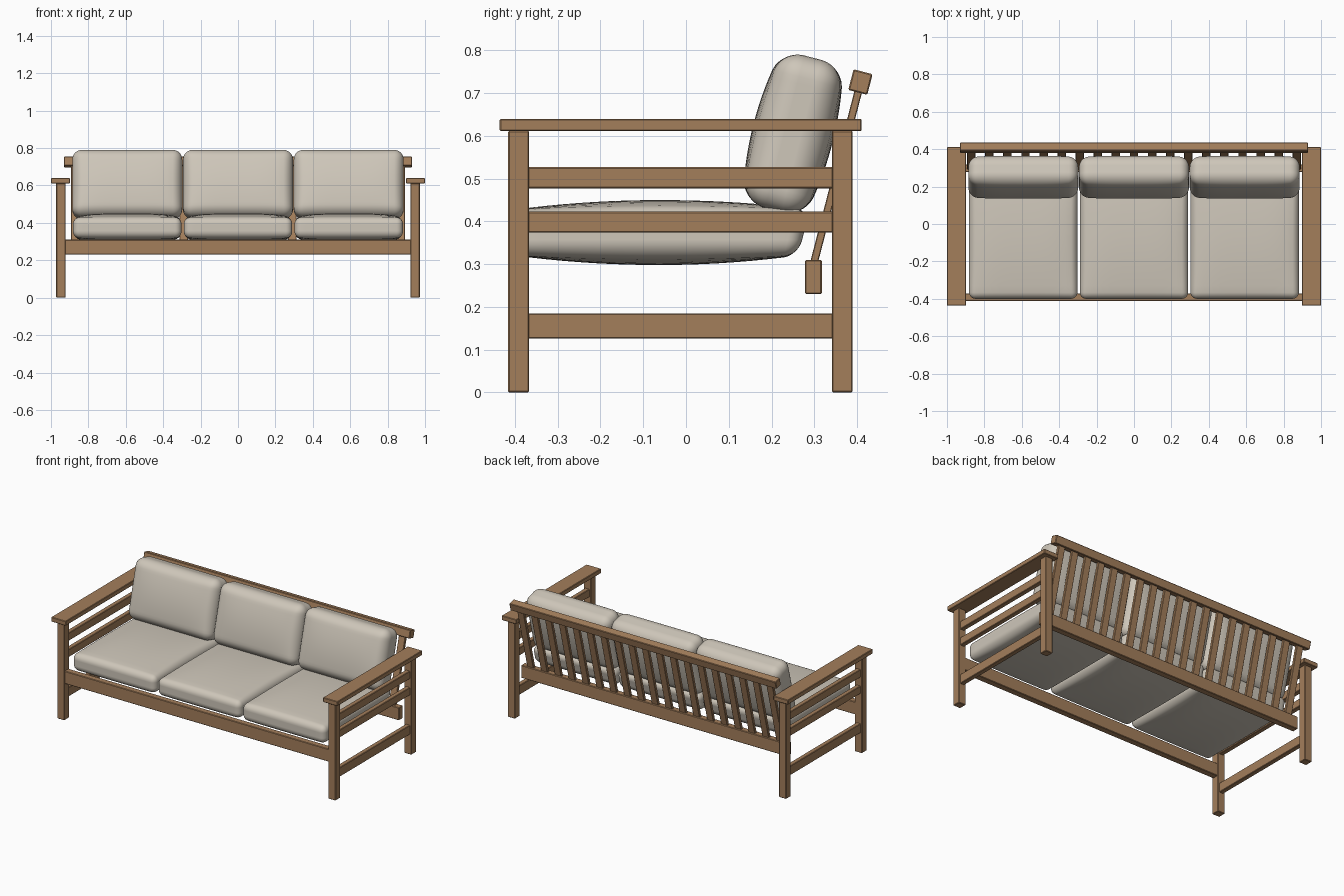
import bpy, bmesh, math
from mathutils import Vector, Matrix

if "Cube" in bpy.data.objects:
    bpy.data.objects.remove(bpy.data.objects["Cube"])

def material(name, col):
    m = bpy.data.materials.new(name)
    m.diffuse_color = (*col, 1)
    m.use_nodes = True
    m.node_tree.nodes["Principled BSDF"].inputs["Base Color"].default_value = m.diffuse_color
    return m

wood = material("warm wood", (0.37, 0.21, 0.105))
fabric = material("beige fabric", (0.62, 0.57, 0.49))

def add(name, bm, mat):
    bmesh.ops.recalc_face_normals(bm, faces=bm.faces)
    me = bpy.data.meshes.new(name)
    bm.to_mesh(me)
    bm.free()
    me.materials.append(mat)
    ob = bpy.data.objects.new(name, me)
    bpy.context.collection.objects.link(ob)
    return ob

def board(name, center, size, tilt=0.0, bevel=0.003):
    """Wooden board, tilted backwards about x."""
    bm = bmesh.new()
    bmesh.ops.create_cube(bm, size=1)
    bmesh.ops.scale(bm, vec=size, verts=bm.verts)
    bmesh.ops.bevel(bm, geom=bm.edges[:], offset=bevel, segments=1, affect='EDGES')
    bm.transform(Matrix.Translation(center) @ Matrix.Rotation(-tilt, 4, 'X'))
    return add(name, bm, wood)

def span(name, x, y, z):
    """Board from (min, max) pairs."""
    c = [(a + b) / 2 for a, b in (x, y, z)]
    s = [b - a for a, b in (x, y, z)]
    return board(name, c, s)

def cushion(name, center, half, r, bulge, tilt=0.0, shear=0.0):
    """Rounded box, thin along local z, with puffed large faces."""
    bm = bmesh.new()
    bmesh.ops.create_cube(bm, size=2)
    bmesh.ops.subdivide_edges(bm, edges=bm.edges[:], cuts=23, use_grid_fill=True)
    h = Vector(half)
    for v in bm.verts:
        # spread the grid so that the rounded borders get enough rows
        p = Vector()
        for i in range(3):
            t = v.co[i]
            inner = 1 - r / h[i]
            a = abs(t)
            a = a / 0.66 * inner if a < 0.66 else inner + (a - 0.66) / 0.34 * (1 - inner)
            p[i] = math.copysign(a * h[i], t)
        core = Vector([max(-(h[i] - r), min(h[i] - r, p[i])) for i in range(3)])
        d = p - core
        if d.length > 1e-7:
            p = core + d.normalized() * r
        u, w = p.x / h.x, p.y / h.y
        puff = max(0, 1 - u ** 4) * max(0, 1 - w * w)
        p.z += bulge * puff * p.z / h.z
        p.y += shear * p.z * max(0, w)
        v.co = p
    bm.transform(Matrix.Translation(center) @ Matrix.Rotation(tilt, 4, 'X'))
    for f in bm.faces:
        f.smooth = True
    return add(name, bm, fabric)

# end frames: legs, armrests and side rails
for s, side in ((-1, "left"), (1, "right")):
    def sx(a, b):
        return (min(s * a, s * b), max(s * a, s * b))
    span(side + "_front_leg", sx(0.922, 0.972), (-0.416, -0.367), (0, 0.612))
    span(side + "_back_leg", sx(0.922, 0.972), (0.341, 0.39), (0, 0.612))
    span(side + "_armrest", sx(0.898, 1.0), (-0.436, 0.411), (0.611, 0.64))
    for part, z in (("lower_rail", (0.126, 0.185)), ("middle_rail", (0.374, 0.423)),
                    ("upper_rail", (0.477, 0.527))):
        span(side + "_" + part, sx(0.932, 0.962), (-0.37, 0.345), z)

# long rails
span("front_rail", (-0.925, 0.925), (-0.411, -0.371), (0.23, 0.31))
span("back_rail", (-0.93, 0.93), (0.278, 0.318), (0.23, 0.31))
tilt = math.radians(14.5)
board("top_rail", (0, 0.408, 0.726), (1.86, 0.046, 0.05), tilt)

# leaning back slats
low, high = Vector((0, 0.299, 0.30)), Vector((0, 0.404, 0.71))
n = 19
for i in range(n):
    x = -0.87 + 1.74 * i / (n - 1)
    c = (low + high) / 2
    board("back_slat", (x, c.y, c.z), (0.045, 0.018, (high - low).length), tilt, 0.002)

# seat and back cushions
for x in (-0.592, 0, 0.592):
    cushion("seat_cushion", (x, -0.062, 0.374), (0.29, 0.338, 0.054), 0.035, 0.022, shear=0.25)
    cushion("back_cushion", (x, 0.25, 0.605), (0.294, 0.184, 0.074), 0.052, 0.021,
            tilt=math.pi / 2 - tilt)
